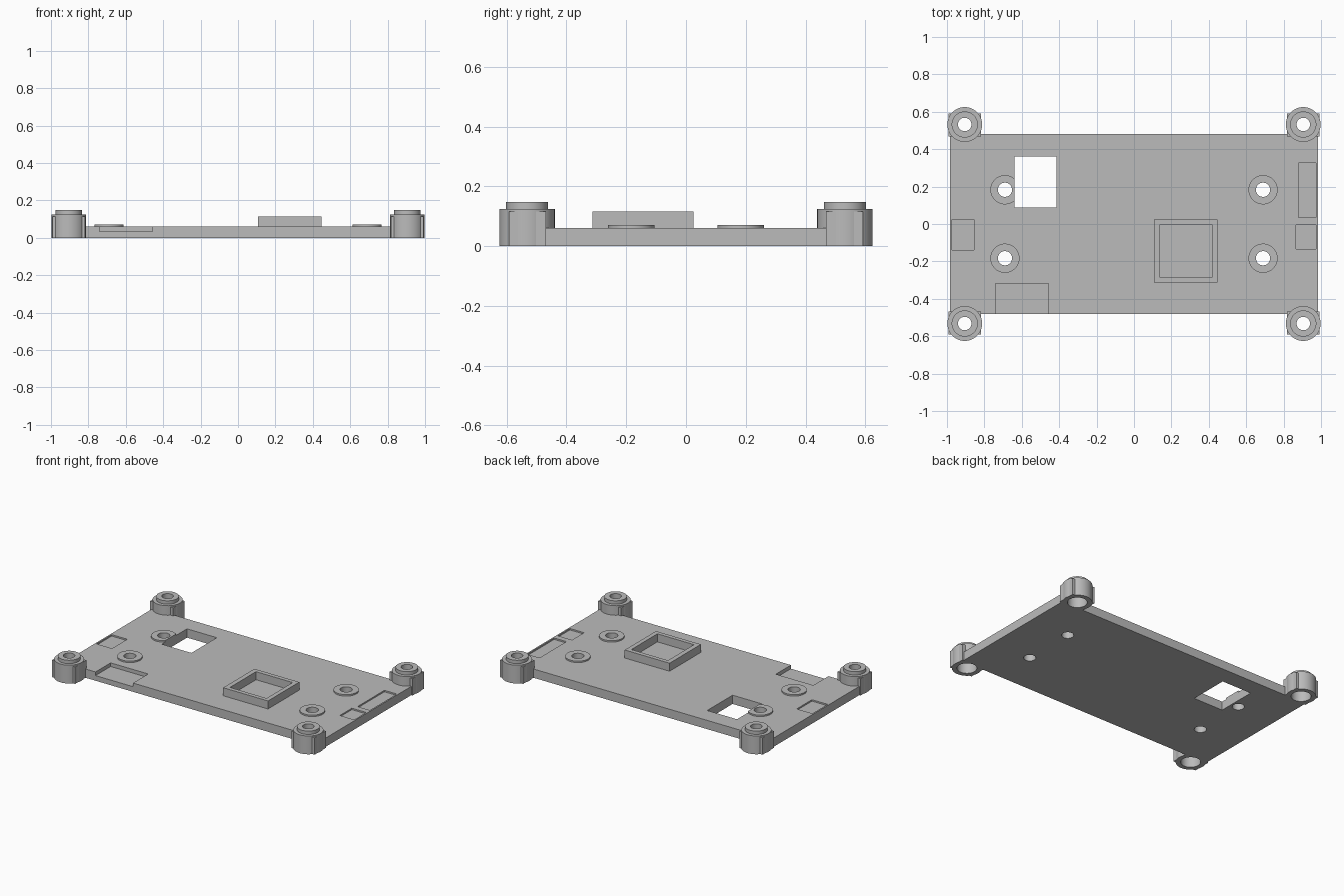
import bpy, bmesh, math

cube = bpy.data.objects.get("Cube")
if cube:
    bpy.data.objects.remove(cube, do_unlink=True)

grey = bpy.data.materials.new("plain_grey")
grey.use_nodes = True
COLOUR = (0.5, 0.5, 0.5, 1)
grey.diffuse_color = COLOUR
grey.node_tree.nodes["Principled BSDF"].inputs["Base Color"].default_value = COLOUR


def finish(name, bm):
    bmesh.ops.recalc_face_normals(bm, faces=bm.faces)
    mesh = bpy.data.meshes.new(name)
    bm.to_mesh(mesh)
    bm.free()
    mesh.materials.append(grey)
    obj = bpy.data.objects.new(name, mesh)
    bpy.context.collection.objects.link(obj)
    return obj


def box(name, x0, x1, y0, y1, z0, z1):
    bm = bmesh.new()
    bmesh.ops.create_cube(bm, size=1)
    for v in bm.verts:
        v.co = (x1 if v.co.x > 0 else x0, y1 if v.co.y > 0 else y0, z1 if v.co.z > 0 else z0)
    return finish(name, bm)


def lathe(name, x, y, profile, segments=48):
    """Closed radius/height profile turned about a vertical axis."""
    bm = bmesh.new()
    rings = []
    for i in range(segments):
        a = 2 * math.pi * i / segments
        rings.append([bm.verts.new((x + r * math.cos(a), y + r * math.sin(a), z)) for r, z in profile])
    n = len(profile)
    for i in range(segments):
        a, b = rings[i], rings[(i + 1) % segments]
        for j in range(n):
            k = (j + 1) % n
            bm.faces.new((a[j], b[j], b[k], a[k]))
    return finish(name, bm)


def rod(name, x, y, radius):
    bm = bmesh.new()
    bmesh.ops.create_cone(bm, cap_ends=True, segments=48, radius1=radius, radius2=radius, depth=1)
    bmesh.ops.translate(bm, verts=bm.verts, vec=(x, y, 0))
    return finish(name, bm)


def cut(obj, cutters):
    for c in cutters:
        mod = obj.modifiers.new("cut", 'BOOLEAN')
        mod.operation = 'DIFFERENCE'
        mod.solver = 'EXACT'
        mod.object = c
    bpy.context.view_layer.update()
    dg = bpy.context.evaluated_depsgraph_get()
    mesh = bpy.data.meshes.new_from_object(obj.evaluated_get(dg))
    obj.modifiers.clear()
    obj.data = mesh


SIDES = [("right_front", -1, -1), ("left_front", 1, -1), ("right_back", -1, 1), ("left_back", 1, 1)]
TOP = 0.06
PX, PY = 0.905, 0.532   # corner posts
MX, MY = 0.69, 0.183    # mounting pads

# Base plate, with its window, edge recesses and bores
plate = box("base_plate", -0.983, 0.983, -0.481, 0.481, 0, TOP)
window = box("window_cutter", -0.639, -0.414, 0.088, 0.362, -1, 1)
recesses = [
    box("front_recess_cutter", -0.741, -0.457, -0.6, -0.318, 0.035, 1),
    box("left_long_recess_cutter", 0.88, 0.973, 0.035, 0.325, 0.05, 1),
    box("left_short_recess_cutter", 0.865, 0.973, -0.135, -0.005, 0.05, 1),
    box("right_recess_cutter", -0.973, -0.855, -0.14, 0.025, 0.05, 1),
]
post_bores = [rod("post_bore_cutter", sx * PX, sy * PY, 0.075) for _, sx, sy in SIDES]
pad_bores = [rod("pad_bore_cutter", sx * MX, sy * MY, 0.038) for _, sx, sy in SIDES]
cut(plate, [window] + recesses + post_bores + pad_bores)

smooth = []
for i, (side, sx, sy) in enumerate(SIDES):
    # Corner post with raised collar and a wider socket underneath
    smooth.append(lathe(side + "_post", sx * PX, sy * PY, [
        (0.062, 0), (0.093, 0), (0.093, 0.125), (0.07, 0.125),
        (0.07, 0.148), (0.036, 0.148), (0.036, 0.11), (0.062, 0.11)]))

    # Square shoulder block around the post
    ys = sorted((sy * 0.468, sy * 0.592))
    xs = sorted((sx * 0.818, sx * 0.993))
    shoulder = box(side + "_shoulder", *xs, *ys, 0, 0.115)
    cut(shoulder, [post_bores[i]])

    # Low ring around each mounting hole
    pad = lathe(side + "_pad", sx * MX, sy * MY, [
        (0.038, 0.05), (0.078, 0.05), (0.078, 0.07), (0.038, 0.07)])
    if (sx, sy) == (-1, 1):
        cut(pad, [window])
    smooth.append(pad)

# Raised square frame
frame = box("square_frame", 0.107, 0.446, -0.313, 0.025, 0.05, 0.115)
inner = box("frame_cutter", 0.139, 0.416, -0.285, -0.004, -1, 1)
cut(frame, [inner])

for c in [window, inner] + recesses + post_bores + pad_bores:
    bpy.data.objects.remove(c, do_unlink=True)

# Smooth round walls, keep edges crisp
bpy.ops.object.select_all(action='DESELECT')
for o in smooth + [plate]:
    o.select_set(True)
bpy.context.view_layer.objects.active = plate
bpy.ops.object.shade_smooth_by_angle(angle=math.radians(30))
